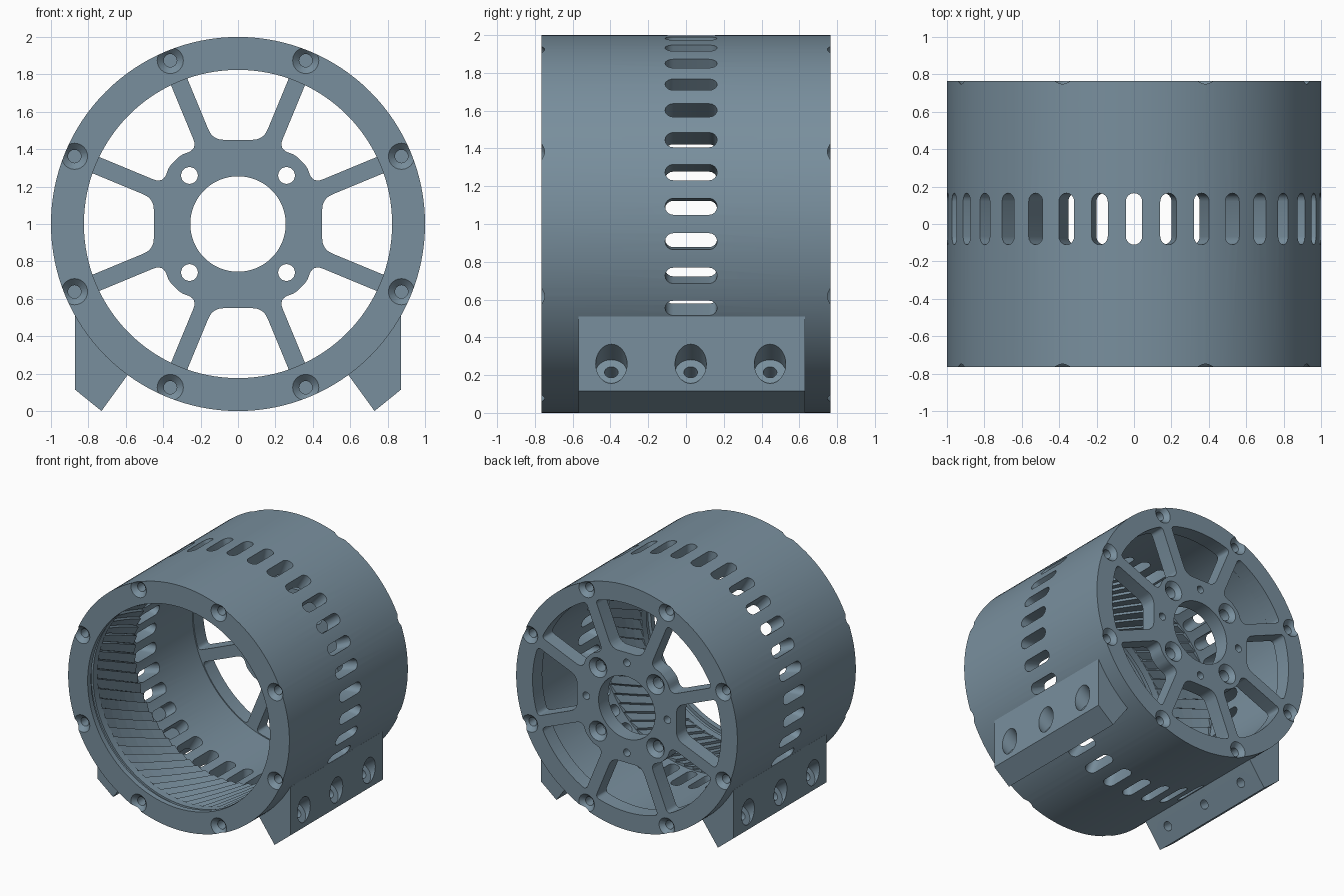
import bpy, bmesh, math
from mathutils import Vector

if "Cube" in bpy.data.objects:
    bpy.data.objects.remove(bpy.data.objects["Cube"])

CZ = 1.0                      # height of the cylinder axis
Y0, Y1 = -0.765, 0.765        # front and back faces
BACK = Vector((0, 1, 0))
FRONT = Vector((0, -1, 0))

paint = bpy.data.materials.new("blue_grey")
paint.diffuse_color = (.19, .275, .34, 1)
paint.use_nodes = True
paint.node_tree.nodes["Principled BSDF"].inputs["Base Color"].default_value = paint.diffuse_color


def polar(r, deg, y=0.0):
    a = math.radians(deg)
    return Vector((r * math.cos(a), y, CZ + r * math.sin(a)))


def lathe(bm, prof, origin, axis, seg, closed=False):
    """Revolve (radius, distance) points about an axis; cap the ends unless closed."""
    q = axis.to_track_quat('Z', 'Y')
    rings = []
    for r, h in prof:
        rings.append([bm.verts.new(origin + q @ Vector((
            r * math.cos(2 * math.pi * i / seg), r * math.sin(2 * math.pi * i / seg), h)))
            for i in range(seg)])
    skin(bm, rings, closed)


def skin(bm, rings, closed=False):
    """Bridge rings of equal size into a solid."""
    n = len(rings[0])
    pairs = list(zip(rings, rings[1:]))
    if closed:
        pairs.append((rings[-1], rings[0]))
    else:
        bm.faces.new(rings[0])
        bm.faces.new(rings[-1])
    for a, b in pairs:
        for i in range(n):
            j = (i + 1) % n
            bm.faces.new((a[i], a[j], b[j], b[i]))


def prism(bm, pts, vec):
    skin(bm, [[bm.verts.new(p) for p in pts], [bm.verts.new(p + vec) for p in pts]])


def make(name, bm):
    bmesh.ops.recalc_face_normals(bm, faces=bm.faces)
    me = bpy.data.meshes.new(name)
    bm.to_mesh(me)
    bm.free()
    me.materials.append(paint)
    ob = bpy.data.objects.new(name, me)
    bpy.context.collection.objects.link(ob)
    return ob


def activate(ob):
    bpy.ops.object.select_all(action='DESELECT')
    ob.select_set(True)
    bpy.context.view_layer.objects.active = ob


def cut(ob, cutter):
    activate(ob)
    m = ob.modifiers.new("cut", 'BOOLEAN')
    m.operation, m.solver, m.object = 'DIFFERENCE', 'EXACT', cutter
    bpy.ops.object.modifier_apply(modifier=m.name)
    bpy.data.objects.remove(cutter)


def smooth(ob):
    activate(ob)
    bpy.ops.object.shade_smooth_by_angle(angle=math.radians(30))


def rounded(corners, steps=6):
    """Round each (u, v, cut length) corner of a 2D outline."""
    out = []
    n = len(corners)
    for i, (u, v, c) in enumerate(corners):
        p = Vector((u, v))
        if c == 0:
            out.append(p)
            continue
        a = p + (Vector(corners[i - 1][:2]) - p).normalized() * c
        b = p + (Vector(corners[(i + 1) % n][:2]) - p).normalized() * c
        for k in range(steps + 1):
            t = k / steps
            out.append(a * (1 - t) ** 2 + p * 2 * t * (1 - t) + b * t * t)
    return out


# Housing: shell, front lip with groove, and back plate in one revolved section
bm = bmesh.new()
lathe(bm, [(1, Y0), (1, Y1), (.255, Y1), (.255, .64), (.86, .64),
           (.86, -.62), (.835, -.62), (.835, -.68), (.85, -.68),
           (.85, -.72), (.824, -.72), (.824, Y0)], Vector((0, 0, CZ)), BACK, 128, True)
housing = make("motor_housing", bm)

cb = bmesh.new()

# Spoke windows in the back plate (every second one bulges around a hub screw)
S, C, HALF, RIM = math.sin(math.radians(22.5)), math.cos(math.radians(22.5)), .047, .852


def side(u):
    t = (u - S * HALF) / C
    return t * S - C * HALF


edge = 22.5 - math.degrees(math.asin(HALF / RIM))
for k in range(8):
    inner = .45 if k % 2 == 0 else .435
    outline = [(inner, -side(inner), .06)]
    for d in [-edge] + list(range(-15, 16, 3)) + [edge]:
        outline.append((RIM * math.cos(math.radians(d)), RIM * math.sin(math.radians(d)),
                        .035 if abs(d) > 15 else 0))
    outline.append((inner, side(inner), .06))
    if k % 2:
        outline += [(.478, .045, .03), (.478, -.045, .03)]
    a = math.radians(45 * k)
    pts = [Vector((p.x * math.cos(a) - p.y * math.sin(a), .55,
                   CZ + p.x * math.sin(a) + p.y * math.cos(a))) for p in rounded(outline)]
    prism(cb, pts, BACK * .35)

# Ring of 34 cooling slots
for k in range(34):
    a = math.radians(90 + k * 360 / 34)
    rad = Vector((math.cos(a), 0, math.sin(a)))
    tan = Vector((-math.sin(a), 0, math.cos(a)))
    pts = []
    for sgn in (1, -1):
        for i in range(9):
            b = math.radians(-90 + 180 * i / 8)
            pts.append(Vector((0, 0, CZ)) + rad * .75
                       + BACK * (.027 + sgn * (.094 + .044 * math.cos(b)))
                       + tan * (sgn * .044 * math.sin(b)))
    prism(cb, pts, rad * .35)

# Countersunk rim screws on both ends
SCREW = [(.08, .01), (.035, -.035), (.035, -.13)]
for k in range(8):
    d = 22.5 + 45 * k
    lathe(cb, SCREW, polar(.946, d, Y0), FRONT, 24)
    lathe(cb, SCREW, polar(.946, d, Y1), BACK, 24)

# Hub: four countersunk through holes and four small blind holes
for k in range(4):
    lathe(cb, [(.09, .01), (.045, -.035), (.045, -.3)], polar(.367, 45 + 90 * k, Y1), BACK, 24)
    lathe(cb, [(.03, .02), (.03, -.07)], polar(.367, 90 * k, Y1), BACK, 20)

cut(housing, make("housing_cutter", cb))
smooth(housing)

# Skewed sawtooth ribs lining the front half of the bore
bm = bmesh.new()
N, STEPS = 68, 5
for k in range(N):
    rings = []
    for i in range(STEPS + 1):
        t = i / STEPS
        d, y = 360 * k / N + 15 * t, -.625 + .495 * t
        rings.append([bm.verts.new(polar(r, d + e, y))
                      for r, e in ((.832, -2.5), (.852, 2.5), (.875, 2.5), (.875, -2.5))])
    skin(bm, rings)
make("inner_ribs", bm)

# Mounting feet: wedge section with three angled counterbored holes, mirrored
bm = bmesh.new()
sec = [Vector((x, -.57, z)) for x, z in ((.872, .51), (.872, .115), (.73, 0), (.59, .193))]
sec += [polar(.975, -53.8 + 24.3 * i / 10, -.57) for i in range(11)]
prism(bm, sec, BACK * 1.2)
foot = make("mounting_feet", bm)

cb = bmesh.new()
for y in (-.395, .025, .445):
    lathe(cb, [(.083, .3), (.083, -.075), (.036, -.075), (.036, -.4)],
          Vector((.872, y, .26)), Vector((.8, 0, .6)), 32)
cut(foot, make("foot_cutter", cb))
foot.modifiers.new("mirror", 'MIRROR').use_axis[0] = True
smooth(foot)
